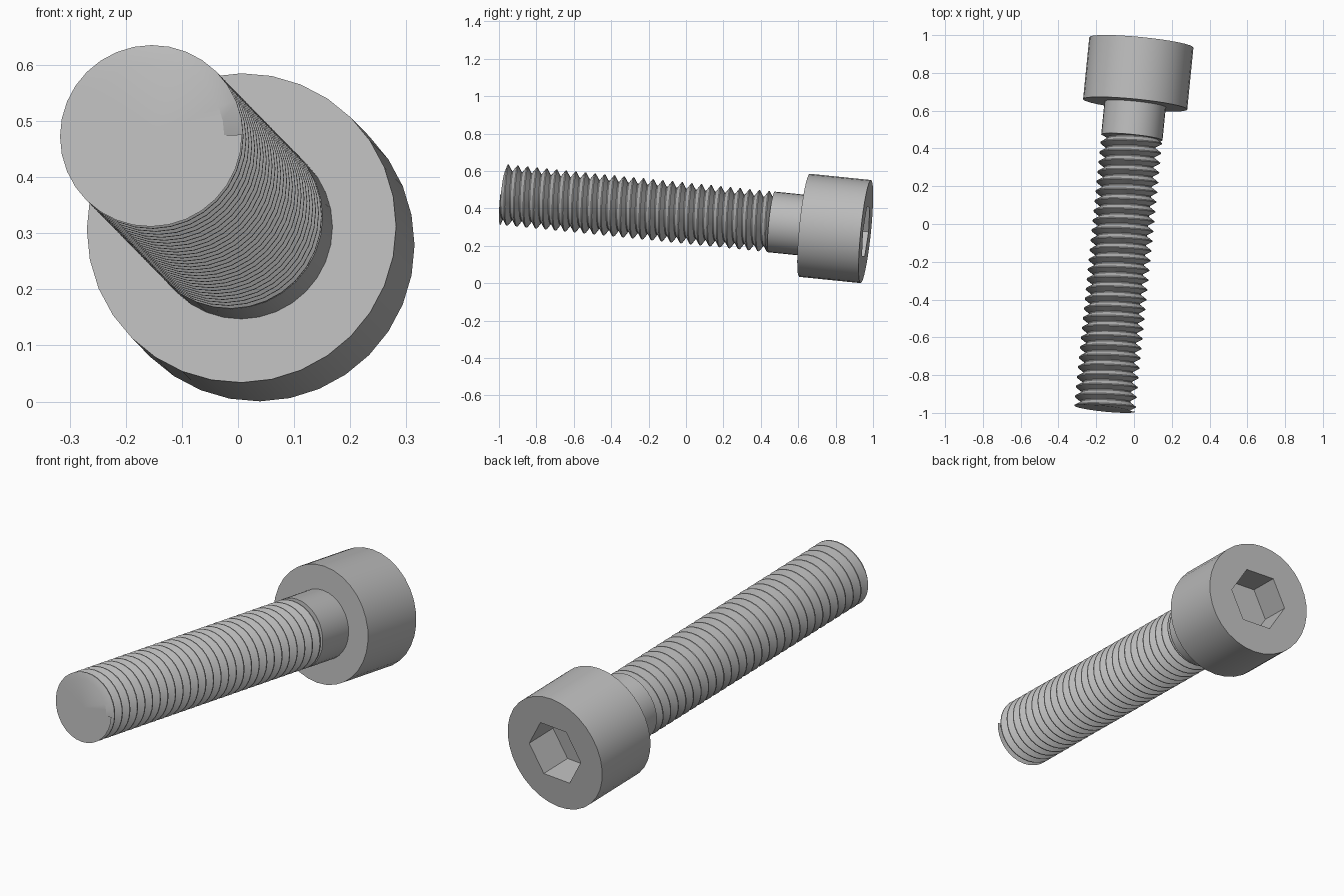
import bpy, bmesh, math
from mathutils import Vector, Matrix

if "Cube" in bpy.data.objects:
    bpy.data.objects.remove(bpy.data.objects["Cube"], do_unlink=True)

SIDES = 32
PITCH = 0.0522
CREST, ROOT = 0.163, 0.131
HEAD_R, HEAD_H = 0.277, 0.331
HEX_R, HEX_DEPTH = 0.151, 0.163
THREAD_END = 1.45

# Tilted screw axis, running from the tip to the top of the head
tip, top = Vector((-0.155, -0.977, 0.474)), Vector((0.039, 0.9615, 0.276))
length = (top - tip).length
axis = (top - tip).normalized()
side = (Vector((1, 0, 0)) - axis * axis.x).normalized()
frame = Matrix((side, axis.cross(side), axis)).transposed().to_4x4()
frame.translation = tip

steel = bpy.data.materials.new("grey_steel")
steel.use_nodes = True
grey = (0.5, 0.5, 0.5, 1)
steel.diffuse_color = grey
steel.node_tree.nodes["Principled BSDF"].inputs["Base Color"].default_value = grey


def finish(name, bm):
    """Turn a bmesh into a shaded object placed along the screw axis."""
    bmesh.ops.recalc_face_normals(bm, faces=bm.faces)
    mesh = bpy.data.meshes.new(name)
    bm.to_mesh(mesh)
    bm.free()
    mesh.materials.append(steel)
    ob = bpy.data.objects.new(name, mesh)
    bpy.context.collection.objects.link(ob)
    ob.matrix_world = frame
    bpy.ops.object.select_all(action="DESELECT")
    ob.select_set(True)
    bpy.context.view_layer.objects.active = ob
    bpy.ops.object.shade_smooth_by_angle(angle=math.radians(30))


def ring(bm, radius, z, count=SIDES):
    return [bm.verts.new((radius * math.cos(math.tau * i / count),
                          radius * math.sin(math.tau * i / count), z))
            for i in range(count)]


def skin(bm, a, b):
    for i in range(len(a)):
        j = (i + 1) % len(a)
        bm.faces.new((a[i], a[j], b[j], b[i]))


# Threaded shaft: helical rows, cut flat at the tip
bm = bmesh.new()
profile = [(0, ROOT), (0.4, CREST), (0.5, CREST), (0.9, ROOT)]
turns = math.ceil(THREAD_END / PITCH) + 2
rows = []
for turn in range(turns):
    for part, radius in profile:
        row = []
        for i in range(SIDES + 1):
            z = PITCH * (turn + part - i / SIDES)
            z = min(max(z, 0), THREAD_END + 0.01)
            a = -math.tau * i / SIDES
            row.append(bm.verts.new((radius * math.cos(a), radius * math.sin(a), z)))
        rows.append(row)
for lower, upper in zip(rows, rows[1:]):
    for i in range(SIDES):
        bm.faces.new((lower[i], lower[i + 1], upper[i + 1], upper[i]))
centre = bm.verts.new((0, 0, 0))
for i in range(SIDES):
    bm.faces.new((centre, rows[0][i + 1], rows[0][i]))
bmesh.ops.remove_doubles(bm, verts=bm.verts, dist=0.00005)
bmesh.ops.dissolve_degenerate(bm, edges=bm.edges, dist=0.00005)
finish("threaded_shaft", bm)

# Plain shank between thread and head
bm = bmesh.new()
lower, upper = ring(bm, CREST, THREAD_END), ring(bm, CREST, length - HEAD_H + 0.005)
skin(bm, lower, upper)
bm.faces.new(lower)
bm.faces.new(upper)
finish("plain_shank", bm)

# Cylindrical head with a hexagonal socket
bm = bmesh.new()
under, rim = ring(bm, HEAD_R, length - HEAD_H), ring(bm, HEAD_R, length)
mouth, floor = ring(bm, HEX_R, length, 6), ring(bm, HEX_R, length - HEX_DEPTH, 6)
skin(bm, under, rim)
skin(bm, mouth, floor)
bm.faces.new(under)
bm.faces.new(floor)
border = [e for e in bm.edges if all(v in rim for v in e.verts) or all(v in mouth for v in e.verts)]
bmesh.ops.triangle_fill(bm, edges=border, use_beauty=True, normal=(0, 0, 1))
finish("socket_head", bm)
